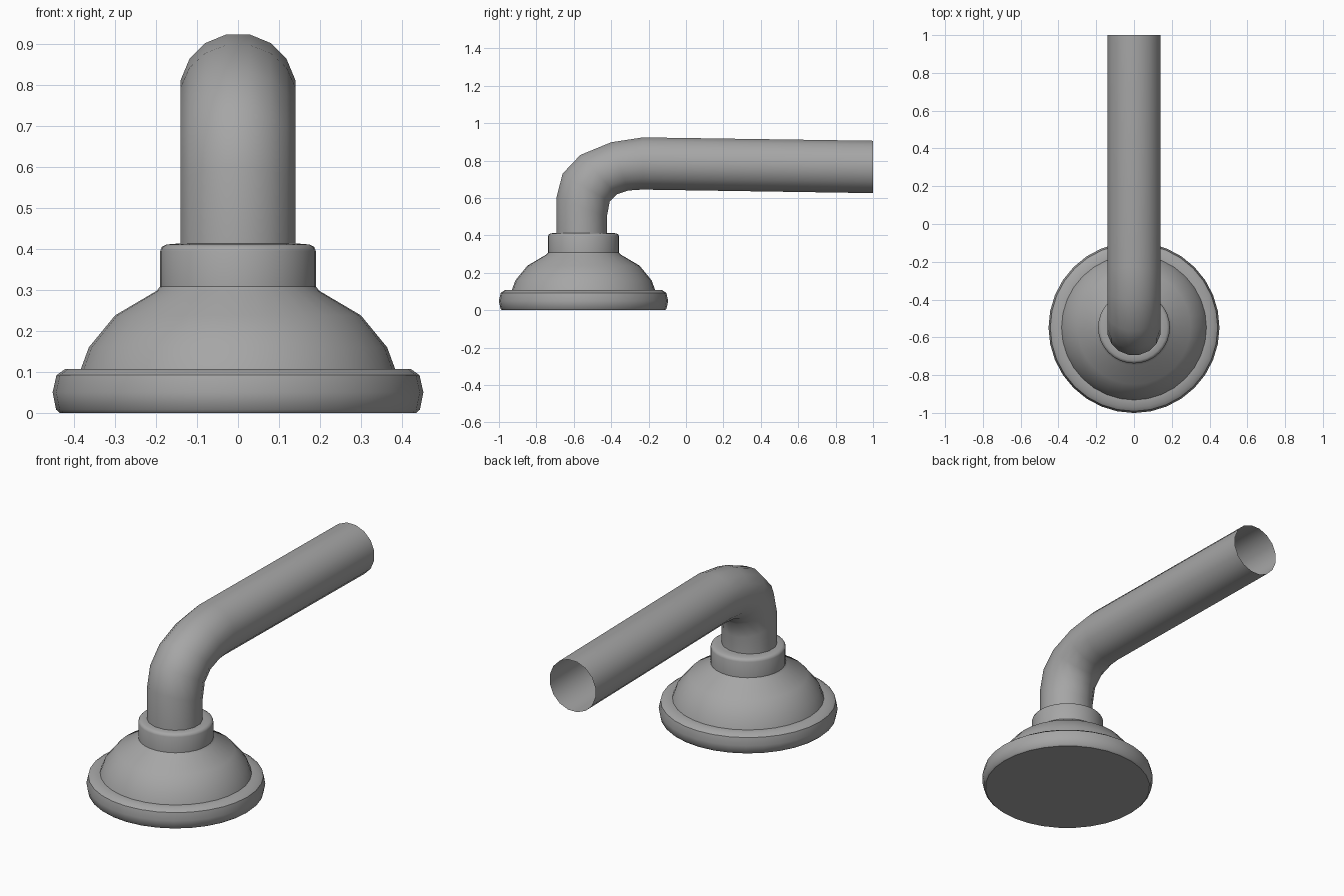
import bpy
import bmesh
from math import cos, sin, pi, radians
from mathutils import Vector

cube = bpy.data.objects.get("Cube")
if cube:
    bpy.data.objects.remove(cube)

HEAD_Y = -0.548

grey = bpy.data.materials.new("grey metal")
grey.use_nodes = True
colour = (0.38, 0.38, 0.38, 1)
grey.diffuse_color = colour
grey.node_tree.nodes["Principled BSDF"].inputs["Base Color"].default_value = colour


def loft(name, rings, caps, angle):
    """Skin a list of equal-sided rings, capping the ends listed in caps."""
    bm = bmesh.new()
    loops = [[bm.verts.new(p) for p in ring] for ring in rings]
    n = len(loops[0])
    for low, high in zip(loops, loops[1:]):
        for i in range(n):
            j = (i + 1) % n
            bm.faces.new((low[i], low[j], high[j], high[i]))
    if "start" in caps:
        bm.faces.new(loops[0][::-1])
    if "end" in caps:
        bm.faces.new(loops[-1])
    mesh = bpy.data.meshes.new(name)
    bm.to_mesh(mesh)
    bm.free()
    mesh.materials.append(grey)
    obj = bpy.data.objects.new(name, mesh)
    bpy.context.collection.objects.link(obj)
    bpy.ops.object.select_all(action="DESELECT")
    obj.select_set(True)
    bpy.context.view_layer.objects.active = obj
    bpy.ops.object.shade_smooth_by_angle(angle=radians(angle))
    return obj


def turned(name, profile, caps, sides=32):
    """Revolve (radius, height) points around the head's axis."""
    rings = [[(r * cos(2 * pi * i / sides), HEAD_Y + r * sin(2 * pi * i / sides), z)
              for i in range(sides)] for r, z in profile]
    return loft(name, rings, caps, 40)


# Round rim with a flat spray face underneath
turned("head_rim", [(0.435, 0), (0.444, 0.008), (0.4525, 0.05), (0.443, 0.092),
                    (0.422, 0.107), (0.38, 0.107)], ("start",))

# Dome rising into the collar
turned("head_dome", [(0.384, 0.106), (0.364, 0.16), (0.3, 0.238), (0.2, 0.297),
                     (0.19, 0.308)], ())
turned("collar", [(0.19, 0.306), (0.19, 0.395), (0.186, 0.405), (0.175, 0.411),
                  (0.15, 0.413)], ("end",))

# Bent pipe: each section is given by its outer and inner (y, z) points
sections = [((-0.693, 0.4), (-0.423, 0.4)),
            ((-0.693, 0.6), (-0.423, 0.5)),
            ((-0.66, 0.73), (-0.408, 0.58)),
            ((-0.565, 0.83), (-0.37, 0.62)),
            ((-0.4, 0.898), (-0.31, 0.64)),
            ((-0.23, 0.924), (-0.235, 0.645)),
            ((1.0, 0.906), (1.0, 0.626))]
SIDES = 16
rings = []
for outer, inner in sections:
    a, b = Vector((0, *outer)), Vector((0, *inner))
    centre, half = (a + b) / 2, (a - b) / 2
    ring = []
    for i in range(SIDES):
        t = 2 * pi * (i + 0.5) / SIDES
        grow = 1 / cos(pi / SIDES)
        ring.append(centre + half * (-cos(t) * grow) + Vector((0.14 * sin(t) * grow, 0, 0)))
    rings.append(ring)
loft("arm_pipe", rings, (), 50)
